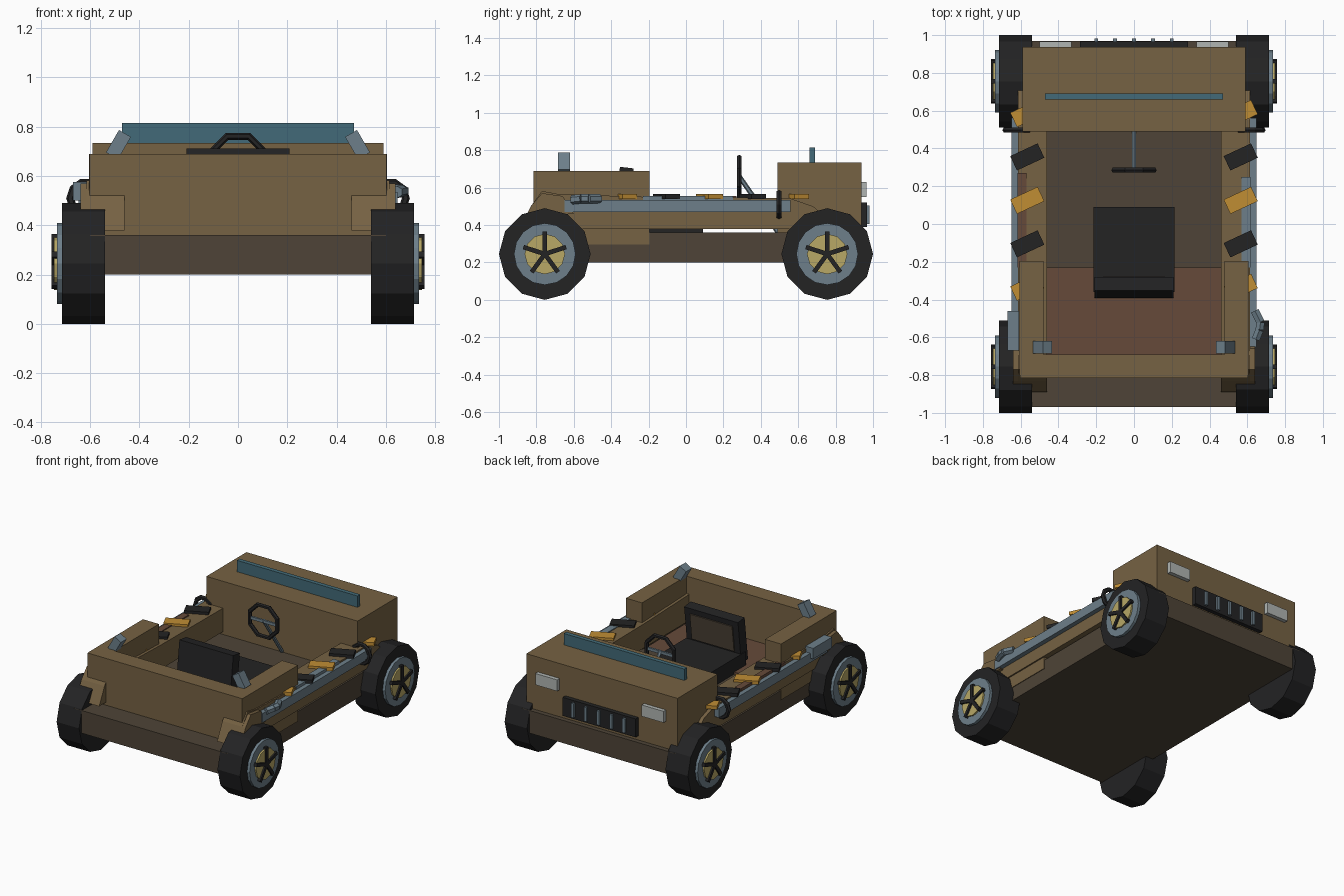
import bpy, bmesh, math
from mathutils import Vector, Matrix

if "Cube" in bpy.data.objects:
    bpy.data.objects.remove(bpy.data.objects["Cube"])

def material(name, r, g, b):
    lin = lambda c: ((c / 255 + 0.055) / 1.055) ** 2.4
    m = bpy.data.materials.new(name)
    m.diffuse_color = (lin(r), lin(g), lin(b), 1)
    m.use_nodes = True
    m.node_tree.nodes["Principled BSDF"].inputs["Base Color"].default_value = m.diffuse_color
    return m

BROWN = material("body brown", 118, 98, 67)
DARK = material("dark floor brown", 78, 68, 55)
RUST = material("rust brown", 102, 74, 58)
BLACK = material("black", 35, 35, 36)
STEEL = material("steel blue grey", 109, 127, 138)
TEAL = material("windscreen teal", 66, 106, 120)
GOLD = material("hub gold", 184, 168, 102)
ORANGE = material("orange", 192, 141, 52)
LIGHT = material("headlight grey", 176, 181, 178)

def finish(name, bm, mat):
    bmesh.ops.recalc_face_normals(bm, faces=bm.faces)
    me = bpy.data.meshes.new(name)
    bm.to_mesh(me)
    bm.free()
    me.materials.append(mat)
    ob = bpy.data.objects.new(name, me)
    bpy.context.collection.objects.link(ob)
    return ob

def box(name, mat, x, y, z, rot=None):
    """Box from (min, max) ranges, optionally turned (angle, axis) about its centre."""
    c = Vector((sum(x) / 2, sum(y) / 2, sum(z) / 2))
    bm = bmesh.new()
    bmesh.ops.create_cube(bm, size=1)
    m = Matrix.Translation(c)
    if rot:
        m = m @ Matrix.Rotation(math.radians(rot[0]), 4, rot[1])
    m = m @ Matrix.Diagonal((x[1] - x[0], y[1] - y[0], z[1] - z[0], 1))
    bm.transform(m)
    return finish(name, bm, mat)

def rod(name, mat, a, b, r, sides):
    a, b = Vector(a), Vector(b)
    d = b - a
    bm = bmesh.new()
    bmesh.ops.create_cone(bm, cap_ends=True, segments=sides, radius1=r, radius2=r, depth=d.length)
    bm.transform(Matrix.Translation((a + b) / 2) @ d.to_track_quat('Z', 'Y').to_matrix().to_4x4())
    return finish(name, bm, mat)

def ring(name, mat, c, R, r, n, k, phase=0.0):
    """Low-poly torus whose axis runs along y."""
    bm = bmesh.new()
    rows = []
    for i in range(n):
        t = 2 * math.pi * i / n + phase
        row = []
        for j in range(k):
            p = 2 * math.pi * j / k
            q = R + r * math.cos(p)
            row.append(bm.verts.new((c[0] + q * math.cos(t), c[1] + r * math.sin(p), c[2] + q * math.sin(t))))
        rows.append(row)
    for i in range(n):
        for j in range(k):
            a, b = rows[i], rows[(i + 1) % n]
            bm.faces.new((a[j], b[j], b[(j + 1) % k], a[(j + 1) % k]))
    return finish(name, bm, mat)

def prism(name, mat, profile, x0, x1):
    """Extrude a (y, z) profile from x0 to x1."""
    bm = bmesh.new()
    f = bm.faces.new([bm.verts.new((x0, y, z)) for y, z in profile])
    ext = bmesh.ops.extrude_face_region(bm, geom=[f])
    bmesh.ops.translate(bm, vec=(x1 - x0, 0, 0), verts=[v for v in ext["geom"] if isinstance(v, bmesh.types.BMVert)])
    return finish(name, bm, mat)

def span(s, a, b):
    return (s * a, s * b) if s > 0 else (s * b, s * a)

# Chassis, bonnet, windscreen
box("chassis", DARK, (-.6, .6), (-.97, .97), (.2, .36))
box("bonnet", BROWN, (-.59, .59), (.49, .937), (.355, .735))
box("windscreen", TEAL, (-.47, .47), (.66, .69), (.73, .815))

# Rear tub
box("rear_wall", BROWN, (-.603, .603), (-.815, -.69), (.355, .69))
box("rear_floor", RUST, (-.46, .46), (-.69, -.23), (.355, .375))

# Front face: grille and headlights
box("grille", BLACK, (-.285, .285), (.93, .967), (.39, .52))
for i in range(5):
    x = -.2 + .1 * i
    box("grille_bar", STEEL, (x - .01, x + .01), (.96, .982), (.405, .505))

for s in (-1, 1):
    box("headlight", LIGHT, span(s, .33, .5), (.93, .965), (.55, .63))
    # Side walls with sloped ends, and tall rear side boxes
    prism("side_wall", BROWN, [(-.89, .38), (-.83, .5), (-.77, .582), (-.68, .565), (-.2, .55),
                               (.55, .545), (.68, .5), (.82, .38)], s * .46, s * .615)
    prism("rear_fender", BROWN, [(-.86, .44), (-.83, .5), (-.77, .57), (-.66, .555), (-.6, .46)],
          s * .61, s * .64)
    box("rear_side_box", BROWN, span(s, .48, .605), (-.8, -.195), (.295, .69))
    # Side rail and ring
    box("side_rail", STEEL, span(s, .61, .648), (-.65, .56), (.47, .535))
    ring("side_ring", BLACK, (s * .615, .497, .51), .066, .016, 10, 6)
    # Small tilted blocks on the rear corners
    box("corner_block", STEEL, (s * .485 - .028, s * .485 + .028), (-.685, -.62), (.675, .78), (-30 * s, 'Y'))
    # Alternating slanted plates on the walls
    for i in range(5):
        y = .585 - .23 * i
        box("wall_plate", BLACK if i % 2 else ORANGE, (s * .565 - .08, s * .565 + .08),
            (y - .042, y + .042), (.54, .565), (25, 'Z'))
    # Wheels
    for y in (-.755, .755):
        def disc(name, mat, a, b, r, n):
            return rod(name, mat, (s * a, y, .245), (s * b, y, .245), r, n)
        disc("tyre", BLACK, .54, .715, .245, 12)
        disc("rim", STEEL, .70, .735, .165, 16)
        disc("hub", GOLD, .72, .746, .108, 12)
        for k in range(5):
            t = math.radians(90 + 72 * k)
            cy, cz = y + .06 * math.cos(t), .245 + .06 * math.sin(t)
            box("spoke", BLACK, span(s, .735, .757), (cy - .06, cy + .06), (cz - .012, cz + .012),
                (90 + 72 * k, 'X'))

# Differing side parts: panels, box on the left, bent pipe on the right
box("left_panel", RUST, (-.617, -.57), (-.23, .27), (.53, .555))
box("right_panel", STEEL, (.57, .617), (-.23, .25), (.53, .555))
box("left_tool_box", STEEL, (-.67, -.61), (-.67, -.46), (.5, .575))
pipe = [(.64, -.46, .54), (.67, -.52, .54), (.665, -.56, .54), (.645, -.61, .535)]
for a, b in zip(pipe, pipe[1:]):
    rod("side_pipe", STEEL, a, b, .025, 6)

# Seat, back leaning slightly forward
box("seat_base", BLACK, (-.215, .215), (-.36, .09), (.36, .47))
box("seat_back", BLACK, (-.21, .21), (-.372, -.298), (.40, .708), (-7, 'X'))
box("seat_back_panel", DARK, (-.165, .165), (-.302, -.288), (.48, .665), (-7, 'X'))

# Steering wheel and column
ring("steering_wheel", BLACK, (0, .285, .655), .115, .015, 8, 6, math.pi / 8)
rod("steering_column", STEEL, (0, .285, .66), (0, .5, .35), .013, 6)
box("steering_spoke", STEEL, (-.11, .11), (.278, .292), (.645, .665))
